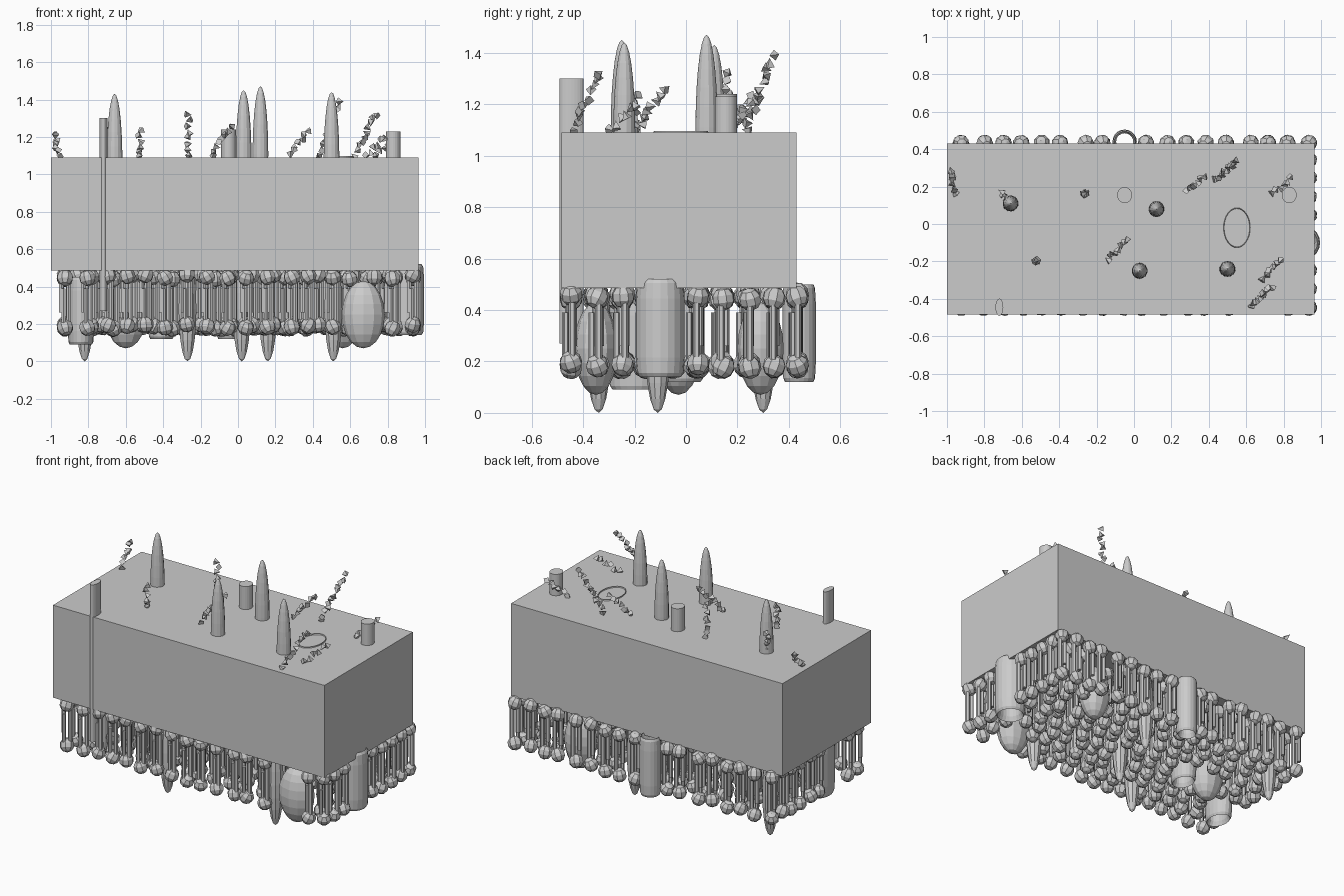
import bpy, bmesh, math, random
from mathutils import Matrix, Vector, Euler

if "Cube" in bpy.data.objects:
    bpy.data.objects.remove(bpy.data.objects["Cube"])

random.seed(4)


def finish(name, bm):
    me = bpy.data.meshes.new(name)
    bmesh.ops.recalc_face_normals(bm, faces=bm.faces)
    bm.to_mesh(me)
    bm.free()
    ob = bpy.data.objects.new(name, me)
    bpy.context.collection.objects.link(ob)
    return ob


def place(loc, size=(1, 1, 1), rot=(0, 0, 0)):
    return Matrix.LocRotScale(Vector(loc), Euler(rot), Vector(size))


def add_ball(bm, loc, size, rot=(0, 0, 0), seg=8, rings=5):
    bmesh.ops.create_uvsphere(bm, u_segments=seg, v_segments=rings, radius=1,
                              matrix=place(loc, size, rot))


def add_rod(bm, x, y, z0, z1, rx, ry, seg):
    bmesh.ops.create_cone(bm, cap_ends=True, segments=seg, radius1=1, radius2=1, depth=1,
                          matrix=place((x, y, (z0 + z1) / 2), (rx, ry, z1 - z0)))


def ball(name, loc, size, seg=12, rings=10):
    bm = bmesh.new()
    add_ball(bm, loc, size, seg=seg, rings=rings)
    finish(name, bm)


def rod(name, x, y, z0, z1, rx, ry):
    bm = bmesh.new()
    add_rod(bm, x, y, z0, z1, rx, ry, 24)
    finish(name, bm)


def channel(name, x, y, z0, z1, rx, ry, wall=0.3, seg=20):
    # lathed hollow tube with rounded rims
    h = z1 - z0
    i = 1 - wall
    prof = [(i, .08), (1 - wall / 2, 0), (.95, .04), (1, .2), (1, .8),
            (.95, .96), (1 - wall / 2, 1), (i, .92)]
    bm = bmesh.new()
    rings = []
    for k in range(seg):
        a = 2 * math.pi * k / seg
        rings.append([bm.verts.new((x + rx * r * math.cos(a), y + ry * r * math.sin(a), z0 + h * t))
                      for r, t in prof])
    n = len(prof)
    for k in range(seg):
        p, q = rings[k], rings[(k + 1) % seg]
        for j in range(n):
            bm.faces.new((p[j], q[j], q[(j + 1) % n], p[(j + 1) % n]))
    finish(name, bm)


# upper block
bm = bmesh.new()
bmesh.ops.create_cube(bm, size=1, matrix=place((-.0175, -.0275, .7875), (1.965, .915, .605)))
finish("upper_block", bm)

# proteins in the layer: (x, y, rx, ry)
globes = [(-.6, -.03, .11, .09), (.67, -.35, .115, .085), (.56, .29, .1, .09)]
for k, (x, y, rx, ry) in enumerate(globes):
    ball(f"globular_protein_{k}", (x, y, .25), (rx, ry, .18))

tubes = [(.9, -.1, .14, .52, .095, .095), (-.05, .44, .12, .5, .065, .065),
         (-.84, -.2, .09, .45, .07, .1), (-.41, -.02, .12, .45, .07, .09)]
for k, t in enumerate(tubes):
    channel(f"channel_protein_{k}", *t)

tips = [(-.82, .3), (.16, .3), (.51, -.34), (-.27, -.34), (.02, -.11)]
for k, (x, y) in enumerate(tips):
    ball(f"lower_spindle_{k}", (x, y, .28), (.05, .05, .28), 10, 10)

# parts rising out of the block
for k, (x, y, top) in enumerate([(-.66, .11, 1.43), (.03, -.25, 1.45),
                                 (.12, .08, 1.47), (.5, -.24, 1.44)]):
    ball(f"upper_spindle_{k}", (x, y, top - .36), (.043, .043, .36), 14, 14)
rod("side_rod", -.72, -.445, .27, 1.3, .021, .046)
rod("middle_rod", -.05, .155, .9, 1.24, .04, .043)
rod("right_rod", .83, .155, .9, 1.23, .04, .043)
channel("upper_channel_rim", .55, -.02, .75, 1.097, .077, .115, .18, 32)

# double layer of lipids, leaving room for the proteins
taken = [(x, y, rx, ry) for x, y, rx, ry in globes]
taken += [(t[0], t[1], t[4], t[5]) for t in tubes] + [(x, y, .025, .025) for x, y in tips]
heads, tails = bmesh.new(), bmesh.new()
NX, NY = 18, 10
for j in range(NY):
    for i in range(NX):
        x = -.925 + i * 1.86 / (NX - 1)
        y = -.447 + j * .88 / (NY - 1)
        if 0 < i < NX - 1:
            x += random.uniform(-.018, .018) + (.025 if j % 2 else -.025) * (0 < j < NY - 1)
        if 0 < j < NY - 1:
            y += random.uniform(-.012, .012)
        if any(((x - a) / (ra + .025)) ** 2 + ((y - b) / (rb + .025)) ** 2 < 1
               for a, b, ra, rb in taken):
            continue
        dz = random.uniform(-.012, .012)
        for z in (.452, .187):
            rot = [random.uniform(-.5, .5) for _ in range(3)]
            add_ball(heads, (x, y, z + dz), (.045,) * 3, rot)
        a = random.uniform(-.5, .5)
        ox, oy = .02 * math.cos(a), .02 * math.sin(a)
        add_rod(tails, x + ox, y + oy, .2 + dz, .43, .014, .014, 6)
        add_rod(tails, x - ox, y - oy, .26, .44 + dz, .014, .014, 6)
        add_rod(tails, x - ox * .4, y - oy - .015, .2 + dz, .39, .012, .012, 6)
finish("lipid_heads", heads)
finish("lipid_tails", tails)

# sugar chains on top: base point, end point
chains = [((-.96, .17, 1.1), (-.98, .29, 1.22)), ((-.67, .13, 1.1), (-.71, .175, 1.24)),
          ((-.52, -.2, 1.1), (-.525, -.195, 1.23)), ((-.26, .16, 1.1), (-.265, .165, 1.32)),
          ((-.14, -.19, 1.1), (-.04, -.09, 1.26)), ((.28, .17, 1.1), (.37, .25, 1.23)),
          ((.43, .235, 1.1), (.55, .335, 1.39)), ((.74, .16, 1.1), (.84, .245, 1.2)),
          ((.62, -.44, 1.1), (.735, -.335, 1.32)), ((.69, -.29, 1.1), (.78, -.2, 1.2))]
for k, (a, b) in enumerate(chains):
    a, b = Vector(a), Vector(b)
    n = max(5, round((b - a).length / .03))
    bm = bmesh.new()
    for i in range(n + 1):
        rot = [random.uniform(0, 6.28) for _ in range(3)]
        bmesh.ops.create_cone(bm, cap_ends=True, segments=4, radius1=.021, radius2=0, depth=.036,
                              matrix=place(a.lerp(b, i / n), rot=rot))
    finish(f"sugar_chain_{k}", bm)
